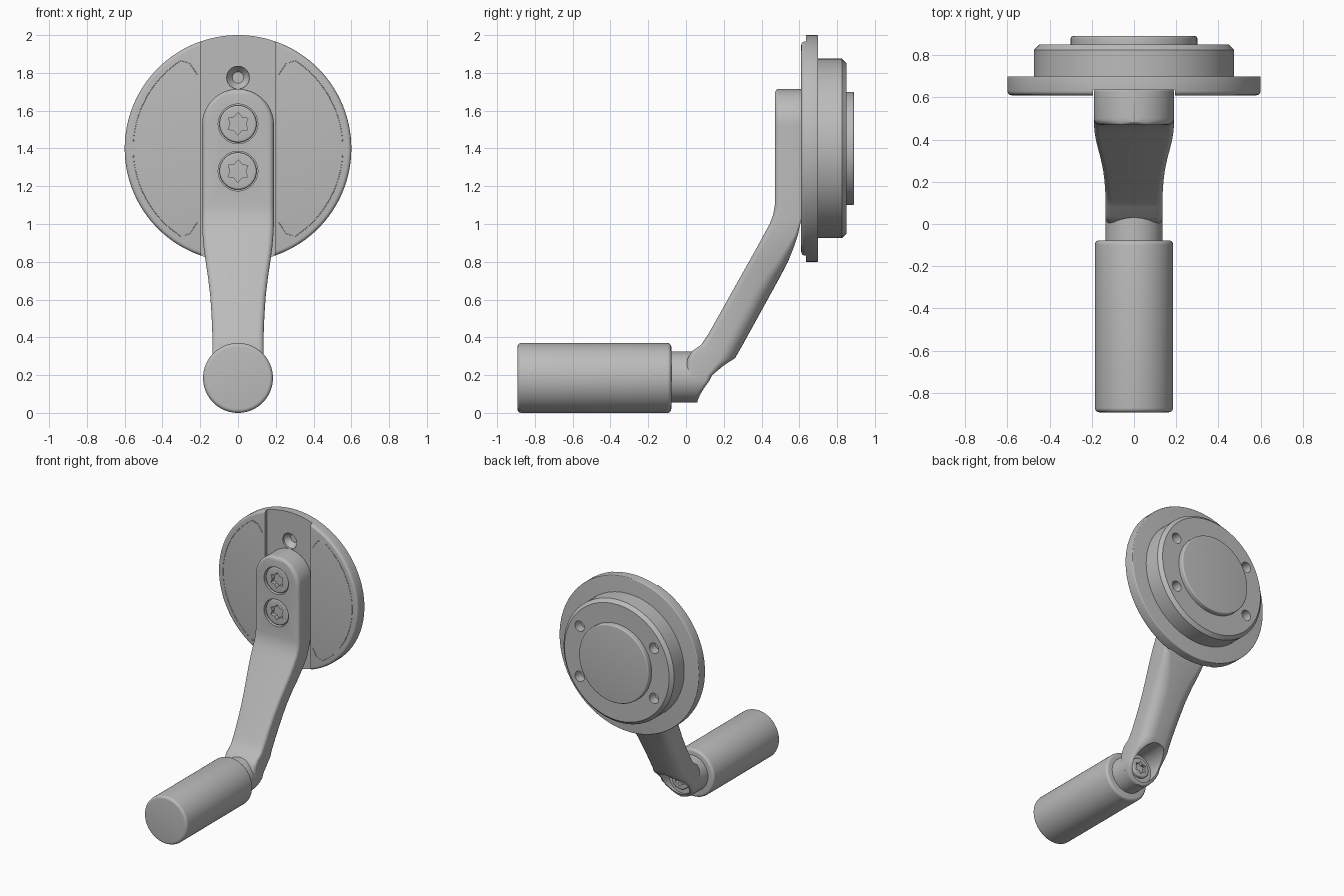
import bpy, bmesh, math
from math import sin, cos, pi, sqrt

cube = bpy.data.objects.get("Cube")
if cube:
    bpy.data.objects.remove(cube)

grey = bpy.data.materials.new("satin grey")
grey.use_nodes = True
grey.diffuse_color = (0.5, 0.5, 0.5, 1)
grey.node_tree.nodes["Principled BSDF"].inputs["Base Color"].default_value = (0.5, 0.5, 0.5, 1)


def finish(bm, name):
    bmesh.ops.remove_doubles(bm, verts=bm.verts, dist=1e-5)
    bmesh.ops.recalc_face_normals(bm, faces=bm.faces)
    mesh = bpy.data.meshes.new(name)
    bm.to_mesh(mesh)
    bm.free()
    mesh.materials.append(grey)
    ob = bpy.data.objects.new(name, mesh)
    bpy.context.collection.objects.link(ob)
    return ob


def loft(name, rings):
    """Skin a list of equal-length closed rings and cap both ends."""
    bm = bmesh.new()
    loops = [[bm.verts.new(p) for p in ring] for ring in rings]
    n = len(loops[0])
    for a, b in zip(loops, loops[1:]):
        for i in range(n):
            j = (i + 1) % n
            bm.faces.new((a[i], a[j], b[j], b[i]))
    bm.faces.new(loops[0])
    bm.faces.new(loops[-1])
    return finish(bm, name)


def turned(name, profile, x=0, z=0, n=96):
    """Turn a (radius, y) profile about an axis along y."""
    return loft(name, [[(x + r * cos(2 * pi * i / n), y, z + r * sin(2 * pi * i / n))
                        for i in range(n)] for r, y in profile])


def rounded(r, y, b, front=True, steps=5):
    """Rounded rim points for a turned profile, at the front or the back edge."""
    pts = [(r - b + b * sin(pi / 2 * i / steps), b - b * cos(pi / 2 * i / steps))
           for i in range(steps + 1)]
    return [(a, y + d) for a, d in pts] if front else [(a, y - d) for a, d in reversed(pts)]


def star(name, r, y0, y1, z):
    """Six-pointed driver socket."""
    def ring(y):
        return [((r if k % 2 == 0 else r * 0.68) * cos(pi * k / 6 + 0.5), y,
                 z + (r if k % 2 == 0 else r * 0.68) * sin(pi * k / 6 + 0.5)) for k in range(12)]
    return loft(name, [ring(y0), ring(y1)])


def box(name, x, y0, y1, z0, z1):
    return loft(name, [[(-x, y, z0), (x, y, z0), (x, y, z1), (-x, y, z1)] for y in (y0, y1)])


def cut(ob, *cutters):
    bpy.context.view_layer.objects.active = ob
    for c in cutters:
        c.hide_render = True
        m = ob.modifiers.new("cut", 'BOOLEAN')
        m.operation, m.solver, m.object = 'DIFFERENCE', 'EXACT', c
        bpy.ops.object.modifier_apply(modifier=m.name)
        bpy.data.objects.remove(c)


HUB_Z, GRIP_Z = 1.4, 0.185

# Front disc with a recessed vertical channel and a countersunk hole
disc = turned("front_disc", rounded(0.6, 0.61, 0.02) + rounded(0.6, 0.7, 0.006, False), z=HUB_Z, n=128)
cut(disc, box("channel_cutter", 0.195, 0.5, 0.635, 0.7, 2.1),
    turned("dimple_cutter", [(0.06, 0.6), (0.06, 0.65), (0.03, 0.69)], z=1.775, n=32))

# Stepped rear body with four bolt holes
body = turned("rear_body", [(0.475, 0.695), (0.475, 0.825), (0.45, 0.85), (0.3, 0.85)]
              + rounded(0.3, 0.89, 0.01, False), z=HUB_Z)
cut(body, *[turned("hole_cutter", [(0.04, 0.78), (0.04, 0.95)], x=sx * 0.32, z=HUB_Z + sz * 0.195, n=32)
            for sx in (-1, 1) for sz in (-1, 1)])

# Fine border lines on the two side pads
for side, label in ((1, "left"), (-1, "right")):
    arc = [(0.555 * cos(a), 0.555 * sin(a)) for a in [math.radians(d) for d in range(-57, 58, 3)]]
    path = [(0.215, -0.39), (0.255, -0.45)] + arc + [(0.255, 0.45), (0.215, 0.39)]
    curve = bpy.data.curves.new(label + "_pad_line", 'CURVE')
    curve.dimensions = '3D'
    curve.bevel_depth = 0.002
    curve.bevel_resolution = 1
    spline = curve.splines.new('POLY')
    spline.points.add(len(path) - 1)
    for p, (x, z) in zip(spline.points, path):
        p.co = (side * x, 0.61, HUB_Z + z, 1)
    curve.materials.append(grey)
    bpy.context.collection.objects.link(bpy.data.objects.new(label + "_pad_line", curve))

# Crank arm: rounded slices stacked upward
def slice_ring(z, yf, yb, hw, rf, rb):
    """Closed slice with front fillet rf and back fillet rb."""
    pts = []
    for cx, cy, r, start in ((1, 1, rb, 0), (-1, 1, rb, 90), (-1, -1, rf, 180), (1, -1, rf, 270)):
        r = min(r, hw * 0.95, (yb - yf) * 0.48)
        for k in range(7):
            a = math.radians(start + 15 * k)
            pts.append((cx * (hw - r) + r * cos(a),
                        (yb - r if cy > 0 else yf + r) + r * sin(a), z))
    return pts


# Height, front y, back y, half width, back fillet
stations = [
    (0.20, 0.0, 0.14, 0.135, 0.03), (0.25, 0.0, 0.20, 0.135, 0.05),
    (0.29, 0.01, 0.26, 0.135, 0.08), (0.325, 0.03, 0.28, 0.135, 0.09),
    (0.36, 0.08, 0.3, 0.135, 0.09), (0.42, 0.12, 0.333, 0.136, 0.09),
    (0.52, 0.176, 0.388, 0.14, 0.09), (0.62, 0.232, 0.443, 0.147, 0.09),
    (0.72, 0.288, 0.498, 0.159, 0.08), (0.8, 0.333, 0.54, 0.171, 0.06),
    (0.88, 0.378, 0.572, 0.182, 0.04), (0.94, 0.41, 0.592, 0.187, 0.02),
    (1.0, 0.443, 0.605, 0.19, 0.01), (1.05, 0.462, 0.62, 0.19, 0.01),
    (1.1, 0.47, 0.637, 0.19, 0.01)]
rings = []
for i in range(9):
    a = pi / 2 * (1 - i / 9) * 0.97
    z = 0.19 - 0.135 * sin(a)
    rings.append(slice_ring(z, 0.0, 0.06 + 0.08 * (1 - sin(a)) ** 1.4, 0.135 * cos(a), 0.02, 0.02))
rings += [slice_ring(z, yf, yb, hw, 0.03, rb) for z, yf, yb, hw, rb in stations]
for i in range(17):
    a = pi / 2 * i / 16 * 0.985
    ease = 0.012 * max(0, sin(a) - 0.9) / 0.1
    rings.append(slice_ring(1.525 + 0.19 * sin(a), 0.47 + ease, 0.637, 0.19 * cos(a), 0.03, 0.01))
arm = loft("crank_arm", rings)
cut(arm, *[turned("counterbore_cutter", [(0.105, 0.4), (0.105, 0.51)], z=z, n=48) for z in (1.53, 1.28)],
    turned("rear_bore_cutter", [(0.112, 0.05), (0.112, 0.5)], z=0.19, n=48))

# Socket screws: two in the arm front, one behind the grip
for z, label in ((1.53, "upper"), (1.28, "lower")):
    screw = turned(label + "_screw", rounded(0.098, 0.478, 0.01) + [(0.098, 0.53)], z=z, n=48)
    cut(screw, star("socket_cutter", 0.06, 0.4, 0.51, z))
rear = turned("grip_screw", [(0.075, 0.03)] + rounded(0.075, 0.075, 0.01, False), z=0.19, n=48)
cut(rear, star("socket_cutter", 0.05, 0.045, 0.2, 0.19))

# Stub and cylindrical grip
turned("grip_stub", [(0.135, -0.1), (0.135, 0.045)], z=0.19, n=64)
turned("grip", rounded(0.185, -0.892, 0.02) + rounded(0.185, -0.078, 0.02, False), z=GRIP_Z)

# Smooth curved faces, keep edges crisp
bpy.ops.object.select_all(action='DESELECT')
for ob in bpy.context.collection.objects:
    if ob.type == 'MESH':
        ob.select_set(True)
        bpy.context.view_layer.objects.active = ob
bpy.ops.object.shade_smooth_by_angle(angle=math.radians(32))
